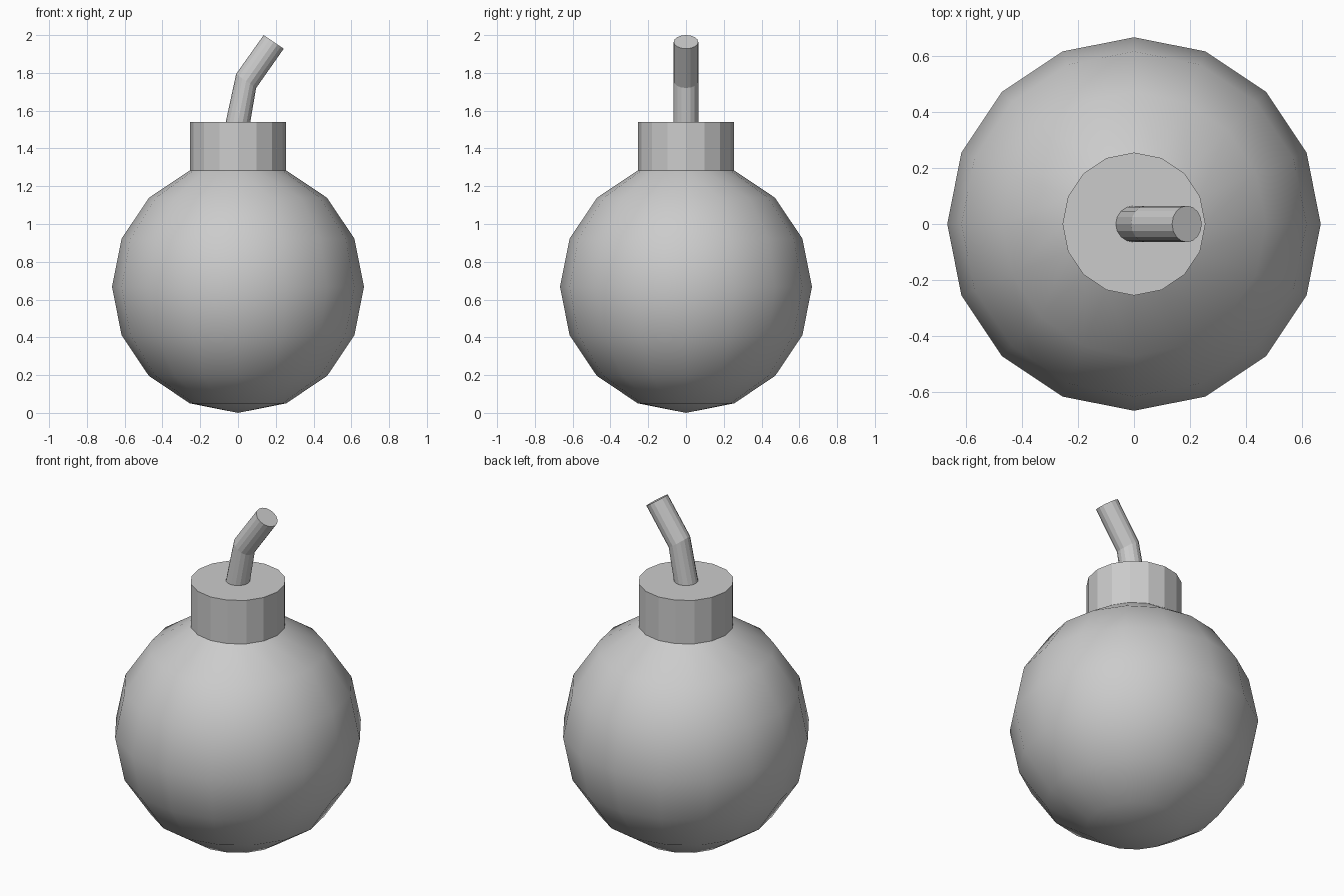
import bpy, bmesh, math
from mathutils import Vector

if "Cube" in bpy.data.objects:
    bpy.data.objects.remove(bpy.data.objects["Cube"])

SIDES = 16
R = 0.667


def finish(name, bm, smooth=False):
    bmesh.ops.recalc_face_normals(bm, faces=bm.faces)
    mesh = bpy.data.meshes.new(name)
    bm.to_mesh(mesh)
    bm.free()
    for p in mesh.polygons:
        p.use_smooth = smooth
    obj = bpy.data.objects.new(name, mesh)
    bpy.context.collection.objects.link(obj)
    return obj


def tube(name, sections, cap_start):
    """Skin ring sections, each given as (centre, x-axis vector, y radius)."""
    bm = bmesh.new()
    rings = []
    for centre, axis, ry in sections:
        ring = []
        for i in range(SIDES):
            a = 2 * math.pi * i / SIDES
            p = Vector(centre) + Vector(axis) * math.cos(a) + Vector((0, ry * math.sin(a), 0))
            ring.append(bm.verts.new(p))
        rings.append(ring)
    for lo, hi in zip(rings, rings[1:]):
        for i in range(SIDES):
            j = (i + 1) % SIDES
            bm.faces.new((lo[i], lo[j], hi[j], hi[i]))
    bm.faces.new(rings[-1])
    if cap_start:
        bm.faces.new(rings[0][::-1])
    return finish(name, bm)


# Round body, open at the top where the collar sits
bm = bmesh.new()
bmesh.ops.create_uvsphere(bm, u_segments=SIDES, v_segments=8, radius=R)
bmesh.ops.delete(bm, geom=[max(bm.verts, key=lambda v: v.co.z)], context='VERTS')
bmesh.ops.translate(bm, verts=bm.verts, vec=(0, 0, R))
finish("body", bm, smooth=True)

# Collar rising from the top ring of the body
neck_r = R * math.sin(math.pi / 8)
neck_z = R + R * math.cos(math.pi / 8)
tube("collar", [((0, 0, neck_z), (neck_r, 0, 0), neck_r),
                ((0, 0, 1.54), (neck_r, 0, 0), neck_r)], False)

# Bent fuse with a mitred joint
tube("fuse", [((0, 0, 1.54), (0.065, 0, 0), 0.065),
              ((0.043, 0, 1.757), (0.053, 0, -0.037), 0.065),
              ((0.189, 0, 1.964), (0.053, 0, -0.036), 0.065)], False)
